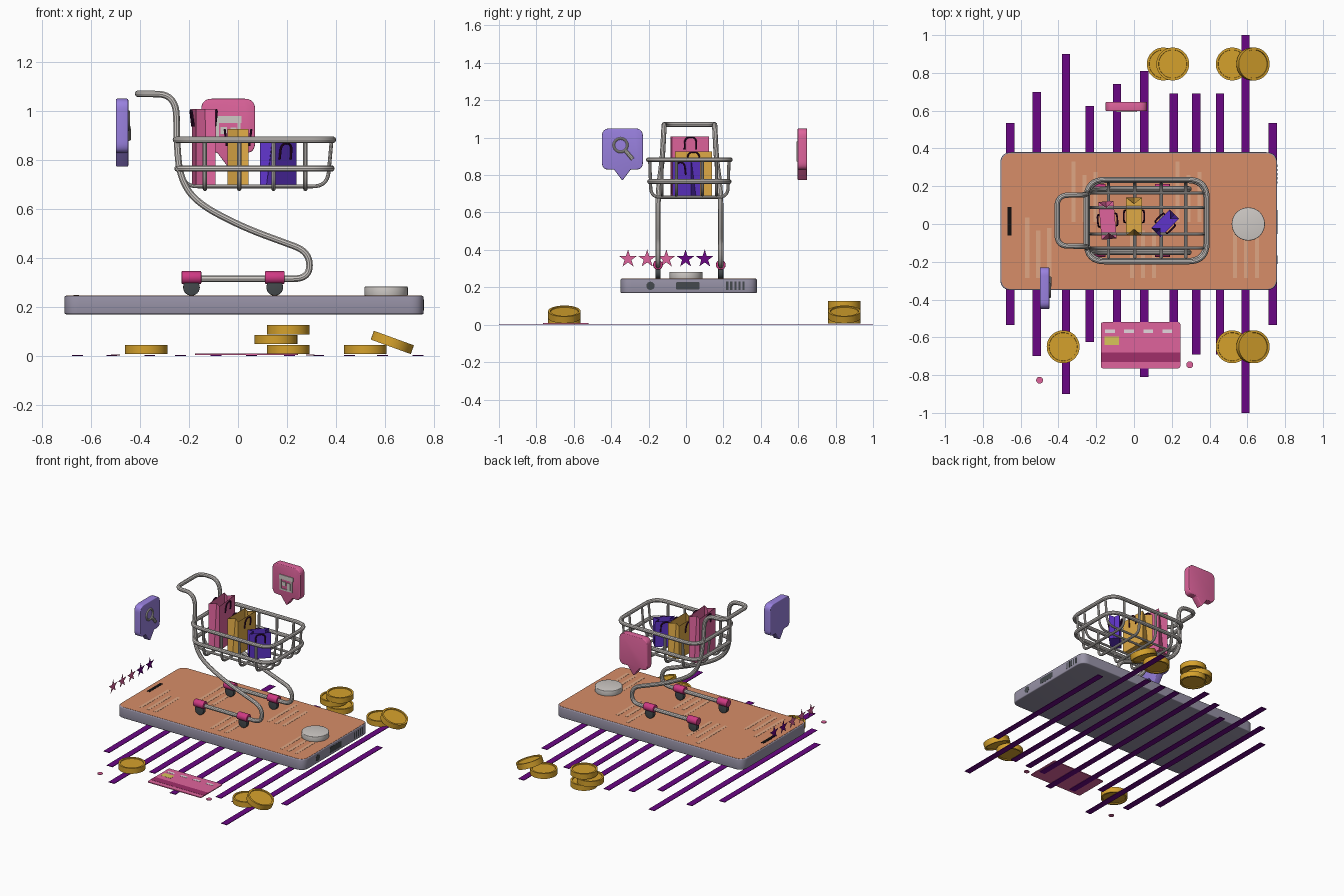
import bpy, bmesh
from math import radians, pi, sin, cos
from mathutils import Vector, Matrix

if "Cube" in bpy.data.objects:
    bpy.data.objects.remove(bpy.data.objects["Cube"])

mats = {}
COL = dict(orange=(214, 140, 104), body=(150, 145, 165), purple=(105, 15, 130), gold=(212, 160, 48),
           pink=(222, 100, 155), plum=(160, 50, 105), lilac=(152, 128, 222), violet=(95, 55, 200),
           steel=(205, 200, 196), magenta=(205, 60, 130), dark=(70, 75, 78), black=(25, 22, 22),
           line=(222, 165, 130), tan=(222, 168, 72), white=(228, 215, 222), cord=(60, 20, 55), chip=(215, 195, 90))


def paint(ob, col):
    if col not in mats:
        mats[col] = bpy.data.materials.new(col)
        mats[col].diffuse_color = [(c / 255) ** 2.2 for c in COL[col]] + [1]
    ob.data.materials.append(mats[col])
    return ob


def link(name, bm, col, loc=(0, 0, 0), rot=(0, 0, 0), bevel=0):
    bmesh.ops.recalc_face_normals(bm, faces=bm.faces)
    me = bpy.data.meshes.new(name)
    bm.to_mesh(me)
    bm.free()
    ob = bpy.data.objects.new(name, me)
    bpy.context.collection.objects.link(ob)
    ob.location = loc
    ob.rotation_euler = [radians(a) for a in rot]
    if bevel:
        m = ob.modifiers.new("bevel", 'BEVEL')
        m.width, m.segments, m.limit_method, m.angle_limit = bevel, 3, 'ANGLE', radians(50)
    return paint(ob, col)


def fillet(pts, r, cyclic=False, n=8):
    """Round the corners of a polyline."""
    pts = [Vector(p) for p in pts]
    rs = r if isinstance(r, (list, tuple)) else [r] * len(pts)
    out = []
    for i, p in enumerate(pts):
        if rs[i] == 0 or (not cyclic and i in (0, len(pts) - 1)):
            out.append(p)
            continue
        a, b = pts[i - 1] - p, pts[(i + 1) % len(pts)] - p
        a = p + a.normalized() * min(rs[i], a.length * .49)
        b = p + b.normalized() * min(rs[i], b.length * .49)
        for k in range(n + 1):
            t = k / n
            out.append(a * (1 - t) ** 2 + p * 2 * t * (1 - t) + b * t * t)
    return out


def tube(name, pts, r, col, cyclic=False, loc=(0, 0, 0), yaw=0):
    cu = bpy.data.curves.new(name, 'CURVE')
    cu.dimensions, cu.bevel_depth, cu.bevel_resolution, cu.use_fill_caps = '3D', r, 3, True
    sp = cu.splines.new('POLY')
    sp.points.add(len(pts) - 1)
    for q, p in zip(sp.points, pts):
        q.co = (*p, 1)
    sp.use_cyclic_u = cyclic
    ob = bpy.data.objects.new(name, cu)
    bpy.context.collection.objects.link(ob)
    ob.location, ob.rotation_euler = loc, (0, 0, radians(yaw))
    return paint(ob, col)


def plate(name, pts, depth, col, loc=(0, 0, 0), rot=(0, 0, 0), bevel=0):
    bm = bmesh.new()
    f = bm.faces.new([bm.verts.new((p[0], p[1], 0)) for p in pts])
    if depth:
        ext = bmesh.ops.extrude_face_region(bm, geom=[f])['geom']
        bmesh.ops.translate(bm, vec=(0, 0, depth), verts=[v for v in ext if isinstance(v, bmesh.types.BMVert)])
    return link(name, bm, col, loc, rot, bevel)


def rect(w, h, r=0):
    p = [(-w, -h), (w, -h), (w, h), (-w, h)]
    return fillet(p, r, True) if r else p


def disc(name, r, depth, col, loc, rot=(0, 0, 0), bevel=0):
    pts = [(r * cos(2 * pi * i / 40), r * sin(2 * pi * i / 40)) for i in range(40)]
    return plate(name, pts, depth, col, loc, rot, bevel)


FACE_X, FACE_FRONT = (90, 0, 90), (90, 0, 0)

# floor stripes
for x, h in zip((-.655, -.515, -.36, -.235, -.09, .055, .21, .33, .455, .59, .735),
                (.535, .70, .90, .625, .74, .81, .69, .69, .69, 1, .535)):
    plate("floor_stripe", rect(.022, h), .004, 'purple', (x, 0, 0))

# phone body, screen and fittings
plate("phone_body", rect(.733, .365, .06), .075, 'body', (.025, .015, .17), bevel=.006)
plate("phone_screen", rect(.727, .359, .055), .002, 'orange', (.025, .015, .2445))
plate("phone_speaker", rect(.011, .075), .003, 'black', (-.66, .015, .245))
disc("round_button", .088, .038, 'steel', (.605, 0, .245), bevel=.004)
disc("phone_jack", .022, .002, 'dark', (.757, -.19, .208), FACE_X)
plate("phone_port", rect(.063, .02, .008), .002, 'dark', (.757, .01, .208), FACE_X)
for i in range(5):
    plate("phone_vent", rect(.006, .022), .002, 'dark', (.757, .22 + i * .022, .208), FACE_X)

# placeholder line groups on the screen
for x, top in ((-.32, .33), (-.565, .035), (-.01, .035), (.23, .33), (.535, .035)):
    for i, l in enumerate((.32, .25, .265)):
        plate("screen_line", rect(.011, l / 2), .002, 'line', (x + i * .058, top - .32 + l / 2, .2455))

# rating stars
star = [((.05 if i % 2 == 0 else .019) * sin(i * pi / 5), (.05 if i % 2 == 0 else .019) * cos(i * pi / 5))
        for i in range(10)]
for i in range(5):
    plate("rating_star", star, 0, 'pink' if i < 3 else 'purple', (-.76, -.31 + .1025 * i, .352), FACE_X)

# coins with raised rims
for x, y, z, tilt in ((-.375, -.65, .026, 0), (.52, -.65, .026, 0), (.63, -.65, .055, 20),
                      (.205, .847, .026, 0), (.155, .847, .067, 0), (.205, .847, .107, 0),
                      (.52, .847, .026, 0), (.63, .847, .055, 20)):
    bm = bmesh.new()
    bmesh.ops.create_cone(bm, cap_ends=True, segments=48, radius1=.087, radius2=.087, depth=.038)
    for f in [f for f in bm.faces if len(f.verts) > 4]:
        s = 1 if f.normal.z > 0 else -1
        bmesh.ops.inset_region(bm, faces=[f], thickness=.012)
        bmesh.ops.inset_region(bm, faces=[f], thickness=.001)
        bmesh.ops.translate(bm, vec=(0, 0, -.006 * s), verts=f.verts)
    link("coin", bm, 'gold', (x, y, z), (0, tilt, 0))

# bank card and loose dots
plate("card", rect(.21, .122, .012), .006, 'pink', (.035, -.642, .003))
plate("card_stripe", rect(.21, .025), .002, 'plum', (.035, -.705, .008))
plate("card_chip", rect(.038, .022), .002, 'chip', (-.118, -.618, .008))
for i in range(4):
    plate("card_dash", rect(.026, .009), .002, 'white', (-.127 + i * .101, -.567, .008))
disc("dot", .018, .004, 'pink', (-.5, -.827, .001))
disc("dot", .018, .004, 'pink', (.295, -.745, .001))

# speech bubbles
bubble = fillet([(-.11, -.11), (-.045, -.11), (0, -.17), (.045, -.11), (.11, -.11), (.11, .11), (-.11, .11)],
                [.045, 0, 0, 0, .045, .045, .045], True)
plate("search_bubble", bubble, .05, 'lilac', (-.498, -.34, .94), FACE_X, .005)
plate("shop_bubble", bubble, .05, 'pink', (-.04, .647, .94), FACE_FRONT, .005)

# magnifier icon
ring = [(-.447, -.35 + .036 * cos(i * pi / 12), .96 + .036 * sin(i * pi / 12)) for i in range(24)]
tube("magnifier_ring", ring, .007, 'steel', True)
tube("magnifier_handle", [(-.447, -.325, .932), (-.447, -.285, .885)], .011, 'steel')

# shop icon
for x, z, w, h in ((-.04, .965, .055, .015), (-.084, .913, .006, .04), (.004, .913, .006, .04),
                   (-.04, .878, .05, .005), (-.058, .92, .014, .014), (-.018, .905, .012, .027)):
    plate("shop_icon_part", rect(w, h), .006, 'steel', (x, .598, z), FACE_FRONT)

# cart frame: rail, swept leg and handle in one mirrored tube
CY = .018
side = [(-.2, .168, .315), (.292, .168, .315), (.292, .168, .425), (.02, .168, .525), (-.17, .168, .625),
        (-.238, .165, .73), (-.25, .145, .88), (-.252, .135, 1.068), (-.407, .135, 1.07)]
radii = [0, .065, .065, .1, .1, .08, .06, .11, .06]
path = side + [(x, -y, z) for x, y, z in reversed(side)]
tube("cart_frame", fillet(path, radii + radii[::-1]), .014, 'steel', loc=(0, CY, 0))

# basket rings and wires
for z, e in ((.882, 0), (.765, .006)):
    tube("basket_ring", [(p[0], p[1], 0) for p in rect(.32 - e, .218 - e, .1)], .0135, 'steel', True, (.067, CY, z))
for x in (-.135, .005, .145, .275):
    u = [(x, -.212, .88), (x, -.205, .682), (x, .205, .682), (x, .212, .88)]
    tube("basket_cross_wire", fillet(u, .05), .009, 'steel', loc=(0, CY, 0))
for y in (-.145, -.07, .07, .145):
    u = [(-.248, y, .88), (-.225, y, .692), (.365, y, .692), (.382, y, .88)]
    tube("basket_long_wire", fillet(u, .06), .008, 'steel', loc=(0, CY, 0))

# casters
for s in (-1, 1):
    for x in (-.19, .15):
        y = CY + s * .168
        disc("caster_housing", .026, .08, 'magenta', (x - .04, y, .32), FACE_X, .003)
        disc("caster_wheel", .034, .028, 'dark', (x, y + .014, .28), FACE_FRONT, .004)

# gusseted shopping bags with cord handles
for name, x, y, yaw, w, d, h, col in (("tall_bag", -.14, .02, 5, .1, .04, .315, 'pink'),
                                      ("middle_bag", 0, .04, 0, .1, .042, .235, 'tan'),
                                      ("short_bag", .165, .003, -45, .07, .035, .18, 'violet')):
    bm = bmesh.new()
    low, high = [[bm.verts.new(p) for p in ((-d, -w, z), (0, -w + g, z), (d, -w, z), (d, w, z), (0, w - g, z), (-d, w, z))]
                 for z, g in ((0, 0), (h, .032))]
    bm.faces.new(low)
    for i in range(6):
        j = (i + 1) % 6
        bm.faces.new((low[i], low[j], high[j], high[i]))
    bag = link(name, bm, col, (x, y, .692), (0, 0, yaw))
    bag.modifiers.new("thickness", 'SOLIDIFY').thickness = .003
    for s in (-1, 1):
        q = s * (d + .004)
        arc = [(q, -.032, h - .07), (q + s * .008, -.03, h - .004), (q + s * .008, .03, h - .004), (q, .032, h - .07)]
        tube(name + "_handle", fillet(arc, .03), .0045, 'cord', loc=(x, y, .692), yaw=yaw)

# bake curves and modifiers, keep crisp edges
bpy.ops.object.select_all(action='SELECT')
bpy.context.view_layer.objects.active = bpy.context.selected_objects[0]
bpy.ops.object.convert(target='MESH')
bpy.ops.object.shade_smooth_by_angle(angle=radians(35))

for m in bpy.data.materials:
    if m.users and not m.is_grease_pencil:
        m.use_nodes = True
        m.node_tree.nodes["Principled BSDF"].inputs["Base Color"].default_value = m.diffuse_color
